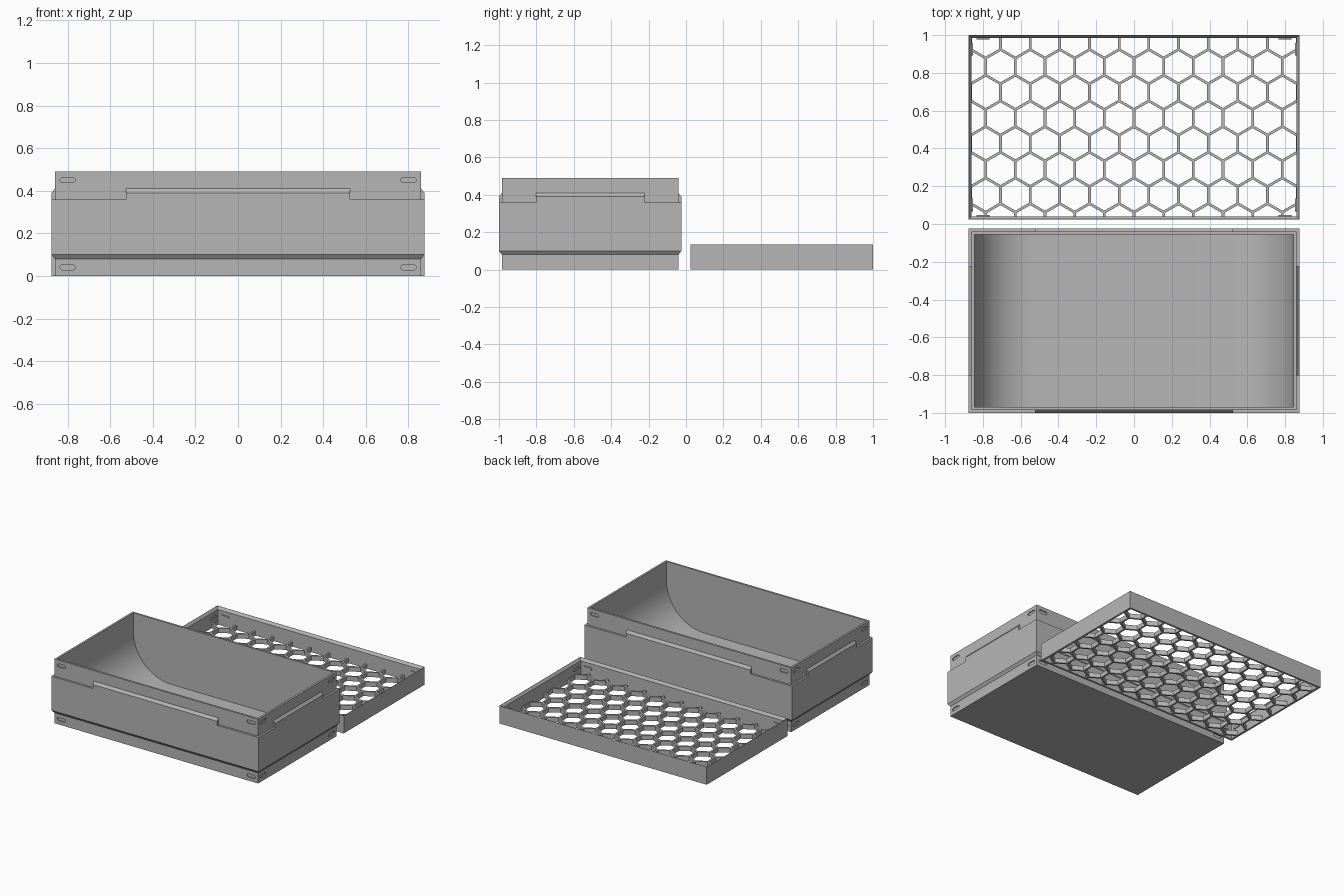
import bpy, bmesh
from math import pi, cos, sin, sqrt, radians
from mathutils import Matrix, Vector

old = bpy.data.objects.get("Cube")
if old:
    bpy.data.objects.remove(old, do_unlink=True)

# Shared dimensions
HX, HY = 0.875, 0.4875        # outer half sizes
WALL = 0.015
IX, IY = HX - WALL, HY - WALL  # half sizes of the recessed bands
CY = 0.5125                   # box sits at -CY, lid at +CY
PEG_INSET = 0.06              # latch distance from each corner

grey = bpy.data.materials.new("plain grey")
grey.use_nodes = True
grey.diffuse_color = (0.47, 0.47, 0.47, 1)
grey.node_tree.nodes["Principled BSDF"].inputs["Base Color"].default_value = grey.diffuse_color


def finish(bm, name):
    bmesh.ops.recalc_face_normals(bm, faces=bm.faces)
    mesh = bpy.data.meshes.new(name)
    bm.to_mesh(mesh)
    bm.free()
    mesh.materials.append(grey)
    obj = bpy.data.objects.new(name, mesh)
    bpy.context.collection.objects.link(obj)
    return obj


def add_prism(bm, pts, z0, z1, matrix):
    """Extrude a flat outline along local z."""
    ends = [[bm.verts.new(matrix @ Vector((x, y, z))) for x, y in pts] for z in (z0, z1)]
    for ring in ends:
        bm.faces.new(ring)
    bridge(bm, *ends)


def bridge(bm, a, b):
    for i in range(len(a)):
        j = (i + 1) % len(a)
        bm.faces.new((a[i], a[j], b[j], b[i]))


def loft(name, rings, cy, tube=False):
    """Rectangular rings (half x, half y, z) joined into a solid or a frame."""
    bm = bmesh.new()
    loops = [[bm.verts.new((sx * hx, cy + sy * hy, z))
              for sx, sy in ((-1, -1), (1, -1), (1, 1), (-1, 1))] for hx, hy, z in rings]
    for a, b in zip(loops, loops[1:]):
        bridge(bm, a, b)
    if tube:
        bridge(bm, loops[-1], loops[0])
    else:
        bm.faces.new(loops[0])
        bm.faces.new(loops[-1])
    return finish(bm, name)


def cut(obj, cutter):
    mod = obj.modifiers.new("cut", 'BOOLEAN')
    mod.operation, mod.solver, mod.object = 'DIFFERENCE', 'EXACT', cutter
    bpy.context.view_layer.objects.active = obj
    bpy.ops.object.modifier_apply(modifier=mod.name)
    bpy.data.objects.remove(cutter, do_unlink=True)


def walls(cy):
    """Frame of each wall (x along, y up, z outward), its distance and half length."""
    for k in range(4):
        m = Matrix.Translation((0, cy, 0)) @ Matrix.Rotation(k * pi / 2, 4, 'Z') @ Matrix.Rotation(pi / 2, 4, 'X')
        yield (m, IY, IX) if k % 2 == 0 else (m, IX, IY)


def capsule(cx, cz, half, r):
    pts = []
    for s in (1, -1):
        for i in range(7):
            a = -pi / 2 + pi * i / 6
            pts.append((cx + s * (half - r + r * cos(a)), cz + s * r * sin(a)))
    return pts


def latches(name, cy, heights, lo, hi, half, r):
    """Capsule shapes near both ends of all four walls."""
    bm = bmesh.new()
    for m, dist, length in walls(cy):
        for side in (-1, 1):
            for z in heights:
                add_prism(bm, capsule(side * (length - PEG_INSET), z, half, r), dist + lo, dist + hi, m)
    return finish(bm, name)


# Box body: plinth, flared band, ledge and upper rim
body = loft("box_body", [(IX, IY, 0), (IX, IY, 0.08), (HX, HY, 0.10), (HX, HY, 0.36),
                         (IX, IY, 0.36), (IX, IY, 0.49)], -CY)

# Scooped cavity with rounded ends
cx, cy_half, floor, rad = IX - WALL, IY - WALL, 0.03, 0.32
profile = [(cx, 0.6), (-cx, 0.6)]
for centre, start in ((-cx + rad, pi), (cx - rad, 1.5 * pi)):
    for i in range(25):
        a = start + i * pi / 48
        profile.append((centre + rad * cos(a), floor + rad + rad * sin(a)))
bm = bmesh.new()
add_prism(bm, profile, -cy_half, cy_half, next(walls(-CY))[0])
cut(body, finish(bm, "cavity_cutter"))

# Latch dents in the upper rim and plinth
cut(body, latches("dent_cutter", -CY, (0.45, 0.04), -0.008, 0.01, 0.036, 0.012))

# Raised lips with a bevelled top on each side of the box
bm = bmesh.new()
for m, dist, length in walls(-CY):
    half = 0.525 if length == IX else 0.29
    outline = [(dist - 0.006, 0.355), (dist + WALL, 0.355), (dist + WALL, 0.39), (dist, 0.41), (dist - 0.006, 0.41)]
    add_prism(bm, outline, -half, half, m @ Matrix.Rotation(-pi / 2, 4, 'Y'))
finish(bm, "box_lips")

# Lid frame with a bevelled inner rim
loft("lid_frame", [(HX, HY, 0), (HX, HY, 0.135), (HX - 0.001, HY - 0.001, 0.135),
                   (IX, IY, 0.115), (IX, IY, 0)], CY, tube=True)

# Latch pegs inside the lid
latches("lid_pegs", CY, (0.075,), -0.007, 0.004, 0.034, 0.01)

# Honeycomb grille filling the lid
grille = loft("lid_grille", [(IX, IY, 0), (IX, IY, 0.035)], CY)
pitch, bar = 0.157, 0.014
radius = (pitch - bar) / sqrt(3)
bm = bmesh.new()
for row in range(-1, 7):
    y = 0.833 - row * pitch * sqrt(3) / 2
    for col in range(-6, 7):
        x = (col + 0.5 * (row % 2 == 0)) * pitch
        hexagon = [(x + radius * sin(k * pi / 3), y + radius * cos(k * pi / 3)) for k in range(6)]
        add_prism(bm, hexagon, -0.1, 0.1, Matrix())
cut(grille, finish(bm, "hexagon_cutter"))

# Smooth the scooped cavity, keeping edges sharp
bpy.ops.object.select_all(action='DESELECT')
body.select_set(True)
bpy.context.view_layer.objects.active = body
bpy.ops.object.shade_smooth_by_angle(angle=radians(25))
